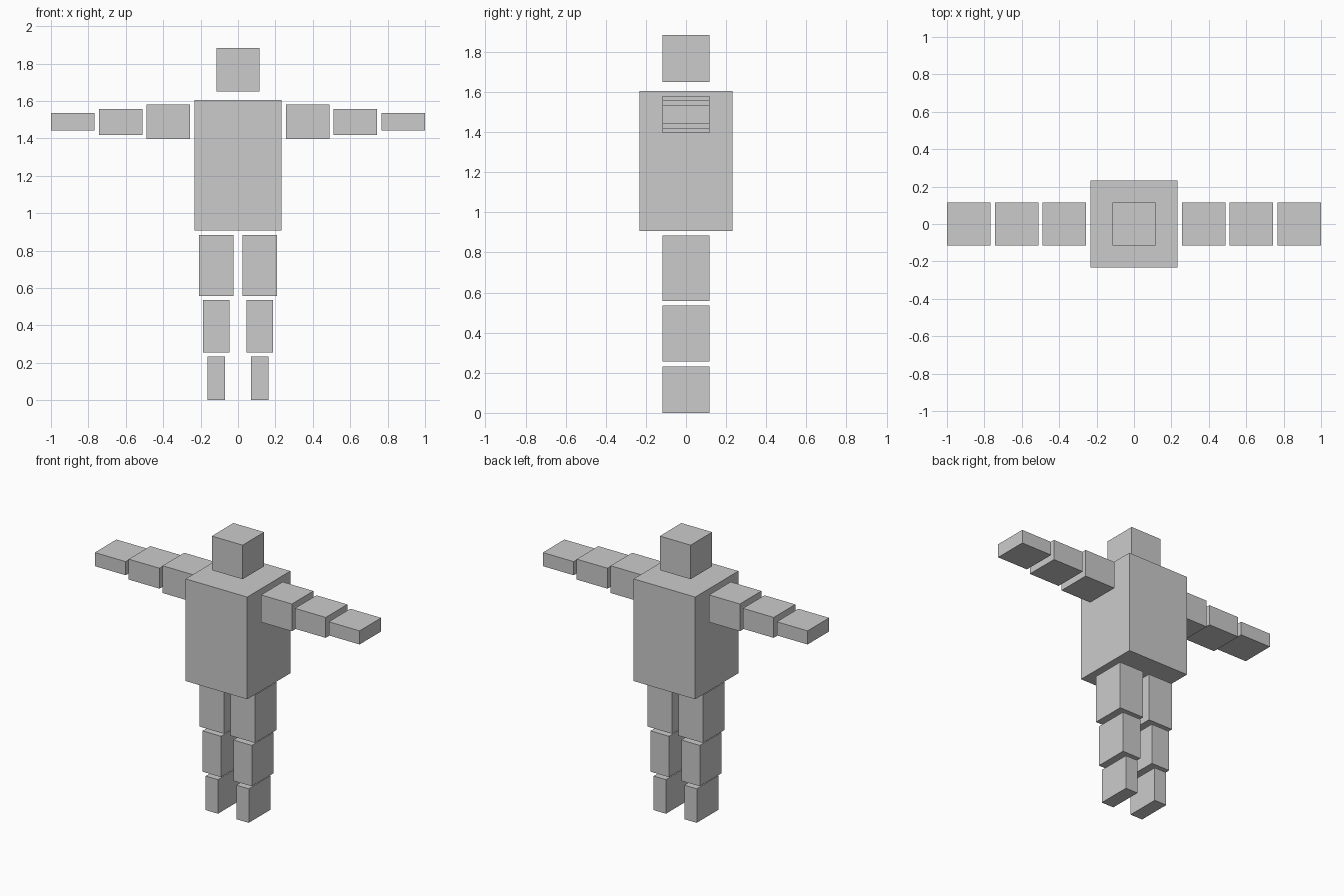
import bpy

if "Cube" in bpy.data.objects:
    bpy.data.objects.remove(bpy.data.objects["Cube"])

U = 2 / 8.6  # base module: width of the head cube


def box(name, centre, size):
    bpy.ops.mesh.primitive_cube_add(size=1, location=[c * U for c in centre])
    ob = bpy.context.object
    ob.name = name
    ob.scale = [s * U for s in size]
    bpy.ops.object.transform_apply(location=False, rotation=False, scale=True)
    return ob


# Head and torso
box("head", (0, 0, 7.6), (1, 1, 1))
box("torso", (0, 0, 5.4), (2, 2, 3))

for side, s in (("left", 1), ("right", -1)):
    # Arm segments, tapering outwards
    for name, x, h in (("upper_arm", 1.6, 0.8), ("forearm", 2.7, 0.6), ("hand", 3.8, 0.4)):
        box(f"{name}_{side}", (s * x, 0, 6.4), (1, 1, h))
    # Leg segments, tapering downwards
    for name, z, w, h in (("thigh", 3.1, 0.8, 1.4), ("shin", 1.7, 0.6, 1.2), ("foot", 0.5, 0.4, 1.0)):
        box(f"{name}_{side}", (s * 0.5, 0, z), (w, 1, h))
